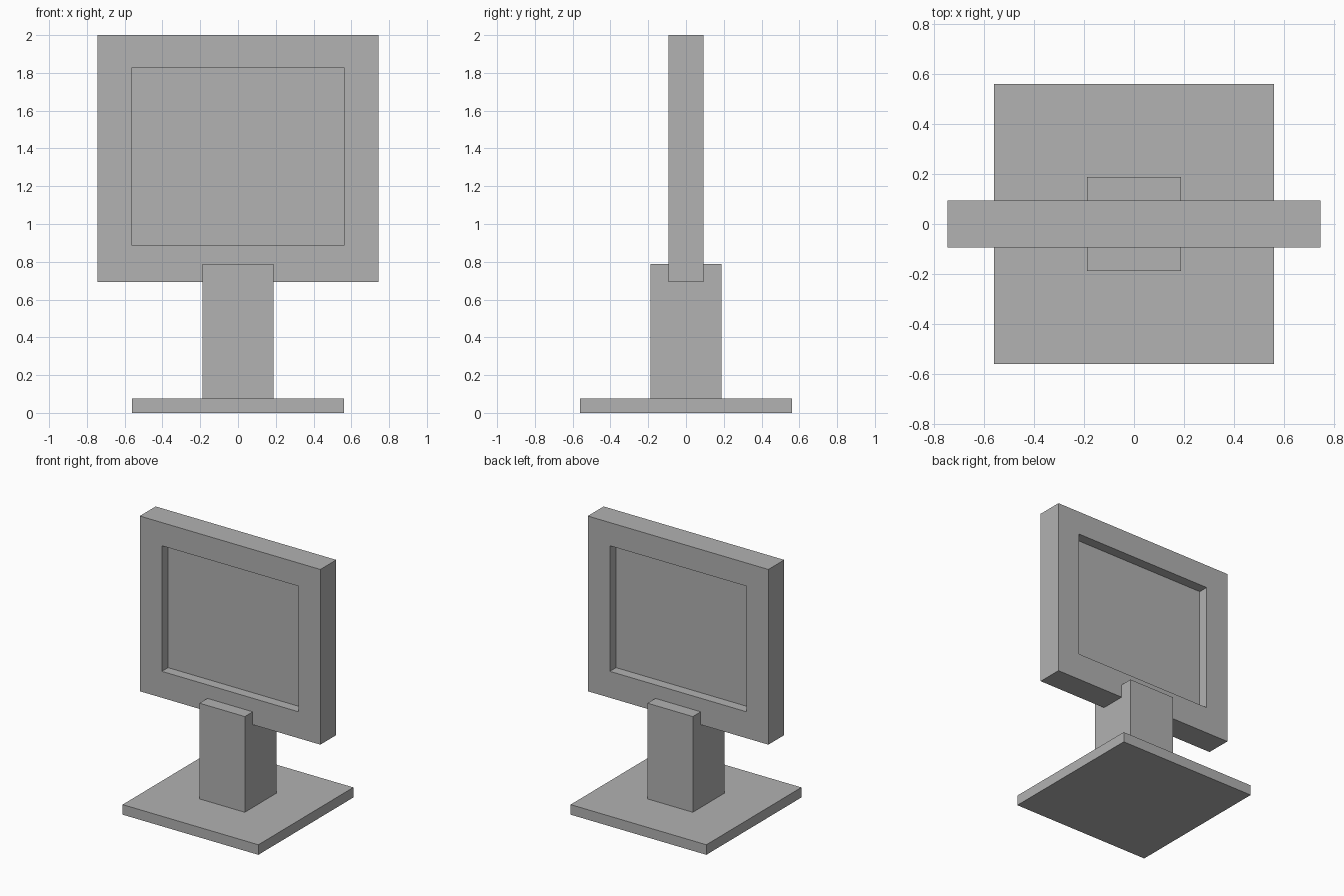
import bpy
import bmesh
from mathutils import Matrix, Vector

default = bpy.data.objects.get("Cube")
if default:
    bpy.data.objects.remove(default, do_unlink=True)

GREY = (0.445, 0.445, 0.445, 1.0)
mat = bpy.data.materials.new("mid grey")
mat.use_nodes = True
mat.diffuse_color = GREY
mat.node_tree.nodes["Principled BSDF"].inputs["Base Color"].default_value = GREY


def box(name, size, bottom):
    """Box centred on the z axis, resting at the height 'bottom'."""
    bm = bmesh.new()
    centre = Matrix.Translation((0, 0, bottom + size[2] / 2))
    bmesh.ops.create_cube(bm, size=1, matrix=centre @ Matrix.Diagonal((*size, 1)))
    mesh = bpy.data.meshes.new(name)
    bm.to_mesh(mesh)
    bm.free()
    mesh.materials.append(mat)
    obj = bpy.data.objects.new(name, mesh)
    bpy.context.collection.objects.link(obj)
    return obj


def recess(obj, half_width, low, high, depth):
    """Sink a rectangular panel into the front and back faces."""
    bm = bmesh.new()
    bm.from_mesh(obj.data)
    for face in [f for f in bm.faces if abs(f.normal.y) > 0.9]:
        inward = -face.normal.copy()
        middle = face.calc_center_median().z
        bmesh.ops.inset_individual(bm, faces=[face], thickness=0.1)
        # Fit the inset rim to the opening
        for v in face.verts:
            v.co.x = half_width if v.co.x > 0 else -half_width
            v.co.z = high if v.co.z > middle else low
        # Push the panel in, leaving straight walls
        bmesh.ops.inset_individual(bm, faces=[face], thickness=0)
        bmesh.ops.translate(bm, verts=face.verts, vec=Vector(inward) * depth)
    bm.to_mesh(obj.data)
    bm.free()


# Base plate, post and double-sided framed panel
box("base_plate", (1.12, 1.12, 0.075), 0)
box("post", (0.374, 0.374, 0.714), 0.075)
panel = box("framed_panel", (1.49, 0.187, 1.307), 0.693)
recess(panel, 0.563, 0.89, 1.827, 0.073)
